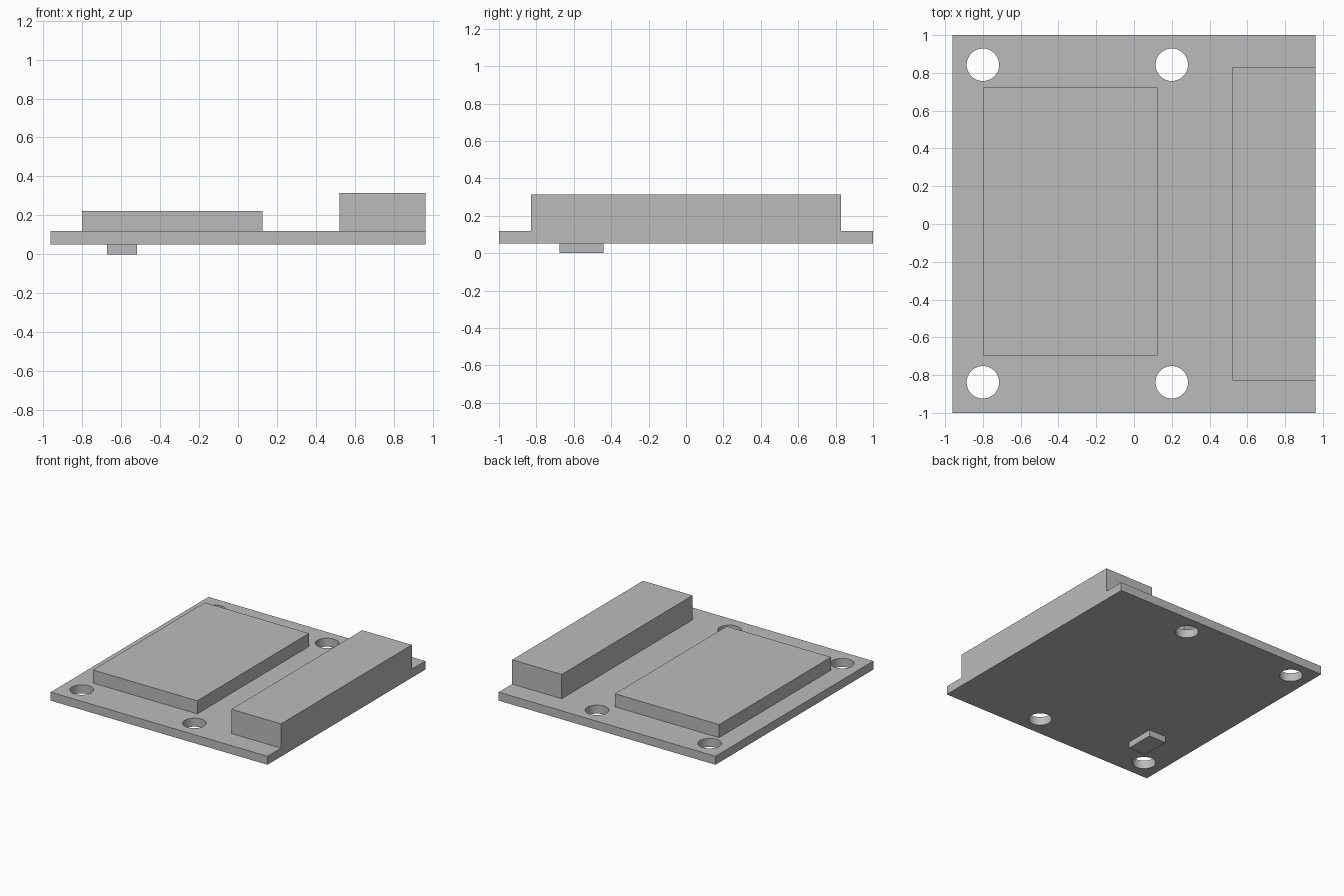
import bpy
import bmesh
from mathutils import Matrix, Vector

default_cube = bpy.data.objects.get("Cube")
if default_cube:
    bpy.data.objects.remove(default_cube, do_unlink=True)

GREY = (0.5, 0.5, 0.5, 1.0)
grey = bpy.data.materials.new("plain grey")
grey.use_nodes = True
grey.diffuse_color = GREY
grey.node_tree.nodes["Principled BSDF"].inputs["Base Color"].default_value = GREY


def add_object(name, bm):
    mesh = bpy.data.meshes.new(name)
    bm.to_mesh(mesh)
    bm.free()
    mesh.materials.append(grey)
    obj = bpy.data.objects.new(name, mesh)
    bpy.context.scene.collection.objects.link(obj)
    return obj


def box(name, x, y, z):
    """Box spanning the given (min, max) ranges."""
    spans = (x, y, z)
    centre = Vector([(a + b) / 2 for a, b in spans])
    size = Vector([b - a for a, b in spans])
    bm = bmesh.new()
    bmesh.ops.create_cube(bm, size=1, matrix=Matrix.Translation(centre) @ Matrix.Diagonal(size).to_4x4())
    return add_object(name, bm)


BOTTOM, TOP = 0.051, 0.119
EDGE = 0.962

# Circuit board
board = box("board", (-EDGE, EDGE), (-1, 1), (BOTTOM, TOP))

# Four mounting holes
bm = bmesh.new()
for x in (-0.80, 0.20):
    for y in (-0.838, 0.843):
        bmesh.ops.create_cone(bm, cap_ends=True, segments=48, radius1=0.086, radius2=0.086,
                              depth=0.5, matrix=Matrix.Translation((x, y, TOP)))
cutter = add_object("hole_cutter", bm)
cutter.hide_render = True

drill = board.modifiers.new("mounting_holes", "BOOLEAN")
drill.operation = "DIFFERENCE"
drill.solver = "EXACT"
drill.object = cutter
bpy.context.view_layer.objects.active = board
board.select_set(True)
bpy.ops.object.modifier_apply(modifier=drill.name)
bpy.data.objects.remove(cutter, do_unlink=True)
bpy.ops.object.shade_smooth_by_angle()

# Parts on the top side
box("chip_module", (-0.80, 0.125), (-0.695, 0.722), (TOP, 0.224))
box("edge_connector", (0.522, EDGE), (-0.829, 0.83), (TOP, 0.314))

# Small part on the underside
box("underside_component", (-0.673, -0.519), (-0.677, -0.441), (0, BOTTOM))
